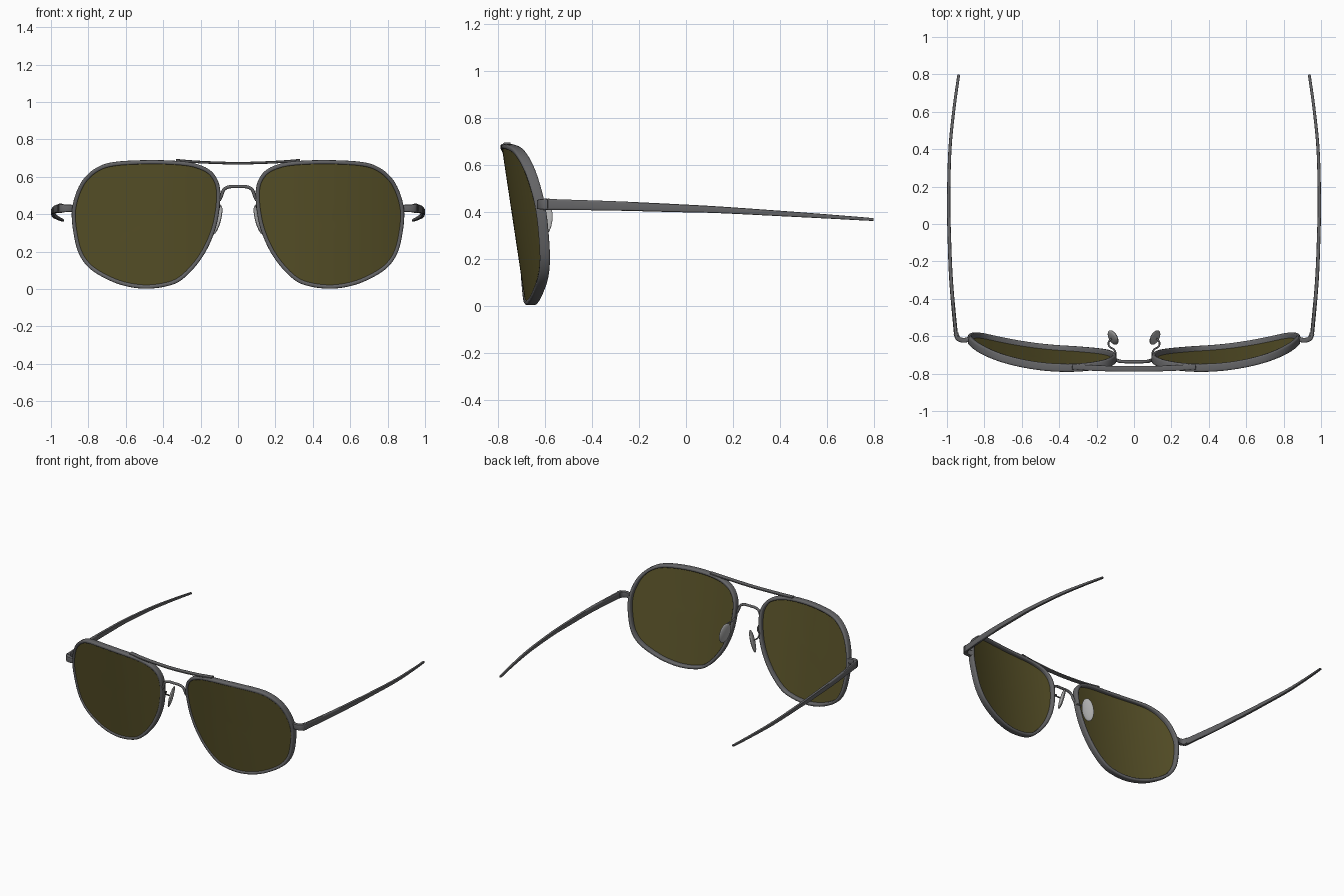
import bpy, bmesh, math
from mathutils import Vector, Matrix

if "Cube" in bpy.data.objects:
    bpy.data.objects.remove(bpy.data.objects["Cube"])


def material(name, rgb):
    m = bpy.data.materials.new(name)
    m.diffuse_color = (*rgb, 1)
    m.use_nodes = True
    m.node_tree.nodes["Principled BSDF"].inputs["Base Color"].default_value = m.diffuse_color
    return m


METAL = material("gunmetal", (0.13, 0.13, 0.135))
LENS = material("olive_brown_lens", (0.10, 0.085, 0.022))
PAD = material("pale_grey_pad", (0.42, 0.42, 0.42))


def finish(name, bm, mat, mirror=True):
    bmesh.ops.recalc_face_normals(bm, faces=bm.faces)
    me = bpy.data.meshes.new(name)
    bm.to_mesh(me)
    bm.free()
    ob = bpy.data.objects.new(name, me)
    bpy.context.collection.objects.link(ob)
    me.materials.append(mat)
    if mirror:
        ob.modifiers.new("mirror", 'MIRROR').use_mirror_merge = False
    bpy.ops.object.select_all(action='DESELECT')
    ob.select_set(True)
    bpy.context.view_layer.objects.active = ob
    bpy.ops.object.shade_smooth_by_angle(angle=math.radians(40))
    return ob


def spline(pts, n, closed=False):
    """Catmull-Rom through points of any dimension."""
    c, out = len(pts), []
    get = lambda i: Vector(pts[i % c] if closed else pts[max(0, min(c - 1, i))])
    for i in range(c if closed else c - 1):
        a, b, d, e = get(i - 1), get(i), get(i + 1), get(i + 2)
        for k in range(n):
            t = k / n
            out.append(0.5 * (2 * b + (d - a) * t + (2 * a - 5 * b + 4 * d - e) * t * t
                              + (3 * b - a - 3 * d + e) * t ** 3))
    if not closed:
        out.append(get(c - 1))
    return out


def sweep(name, path, size, ref, mat=METAL, closed=False, power=0.45, mirror=True):
    """Rounded-box section swept on a path; size(t) gives (side, ref) widths."""
    bm, rings, n, sides = bmesh.new(), [], len(path), 12
    for i, p in enumerate(path):
        a = path[(i - 1) % n] if closed else path[max(0, i - 1)]
        b = path[(i + 1) % n] if closed else path[min(n - 1, i + 1)]
        t = (b - a).normalized()
        s = t.cross(Vector(ref)).normalized()
        u = s.cross(t)
        w, h = size(i / (n - 1))
        ring = []
        for k in range(sides):
            ang = math.tau * (k + 0.5) / sides
            ca, sa = math.cos(ang), math.sin(ang)
            ring.append(bm.verts.new(p + s * math.copysign(abs(ca) ** power, ca) * w / 2
                                     + u * math.copysign(abs(sa) ** power, sa) * h / 2))
        rings.append(ring)
    for i in range(n if closed else n - 1):
        r, q = rings[i], rings[(i + 1) % n]
        for k in range(sides):
            j = (k + 1) % sides
            bm.faces.new((r[k], r[j], q[j], q[k]))
    if not closed:
        bm.faces.new(rings[0])
        bm.faces.new(rings[-1])
    return finish(name, bm, mat, mirror)


def front_y(x, z):
    """Wrapped and tilted surface on which the fronts of the rims lie."""
    return -0.79 + 0.115 * ((x - 0.35) / 0.54) ** 2 + 0.15 * (0.67 - z)


# Outer rim outline in x, z
OUTLINE = [(.47, .69), (.66, .68), (.755, .65), (.825, .59), (.868, .508), (.889, .41),
           (.879, .295), (.85, .187), (.79, .107), (.685, .045), (.588, .013), (.49, .002),
           (.39, .013), (.31, .043), (.23, .118), (.165, .214), (.118, .33), (.096, .455),
           (.098, .55), (.13, .617), (.187, .657), (.285, .682)]
outer = spline(OUTLINE, 5, True)


def inset(d):
    res = []
    for i, p in enumerate(outer):
        t = (outer[(i + 1) % len(outer)] - outer[i - 1]).normalized()
        res.append(p + Vector((t.y, -t.x)) * d)
    return res


# Rims
rim_path = [Vector((p.x, front_y(p.x, p.y) + 0.022, p.y)) for p in inset(0.011)]
sweep("lens_rim", rim_path, lambda t: (0.022, 0.044), (0, 1, 0), closed=True)

# Lenses: concentric rings on the wrapped surface, front and back layers
bm = bmesh.new()
edge, centre, steps = inset(0.014), Vector((0.49, 0.36)), 8
layers = []
for dy in (0.006, 0.018):
    rings = []
    for s in range(1, steps + 1):
        pts = [centre.lerp(p, s / steps) for p in edge]
        rings.append([bm.verts.new((p.x, front_y(p.x, p.y) + dy, p.y)) for p in pts])
    mid = bm.verts.new((centre.x, front_y(*centre) + dy, centre.y))
    for k in range(len(edge)):
        j = (k + 1) % len(edge)
        bm.faces.new((mid, rings[0][k], rings[0][j]))
        for r, q in zip(rings, rings[1:]):
            bm.faces.new((r[k], r[j], q[j], q[k]))
    layers.append(rings[-1])
for k in range(len(edge)):
    j = (k + 1) % len(edge)
    bm.faces.new((layers[0][k], layers[0][j], layers[1][j], layers[1][k]))
finish("lens", bm, LENS)

# Brow bar over both rims
bar = spline([(-.33, -.762, .689), (-.2, -.771, .679), (0, -.775, .673),
              (.2, -.771, .679), (.33, -.762, .689)], 8)
sweep("brow_bar", bar, lambda t: (0.03, 0.014), (0, 0, 1), mirror=False)

# Arched bridge
arch = [(.1, -.725, .475), (.088, -.73, .5), (.075, -.734, .532), (.045, -.736, .547)]
arch = [(-x, y, z) for x, y, z in arch] + [(0, -.736, .548)] + arch[::-1]
sweep("bridge", spline(arch, 5), lambda t: (0.018, 0.018), (0, 1, 0), power=1, mirror=False)

# Nose pad arms
arm = spline([(.105, -.725, .455), (.098, -.695, .445), (.108, -.67, .43),
              (.132, -.655, .41), (.135, -.63, .39), (.115, -.608, .375)], 6)
sweep("nose_pad_arm", arm, lambda t: (0.01, 0.01), (0, 0, 1), power=1)

# Nose pads: flattened ovals leaning outward
bm = bmesh.new()
bmesh.ops.create_uvsphere(bm, u_segments=24, v_segments=14, radius=1)
up = Vector((-.26, .05, 1)).normalized()
wide = Vector((.42, .9, 0))
wide = (wide - up * wide.dot(up)).normalized()
thin = wide.cross(up)
for v in bm.verts:
    c = v.co.copy()
    v.co = Vector((.112, -.607, .37)) + wide * c.x * .042 + thin * c.y * .013 + up * c.z * .08
finish("nose_pad", bm, PAD)

# End pieces joining rims to temples
end = spline([(.875, -.613, .432), (.91, -.622, .432), (.94, -.612, .432), (.952, -.585, .432)], 6)
sweep("end_piece", end, lambda t: (0.026, 0.036 + 0.012 * t), (0, 0, 1), power=0.3)

# Temples, tapering to the tips
temple = spline([(.948, -.605, .432), (.955, -.56, .431), (.978, -.3, .425), (.988, -.05, .416),
                 (.991, .13, .409), (.984, .4, .393), (.962, .62, .379), (.937, .798, .367)], 6)
sweep("temple", temple, lambda t: (0.022 - 0.007 * t, 0.052 - 0.04 * t), (0, 0, 1), power=0.4)
